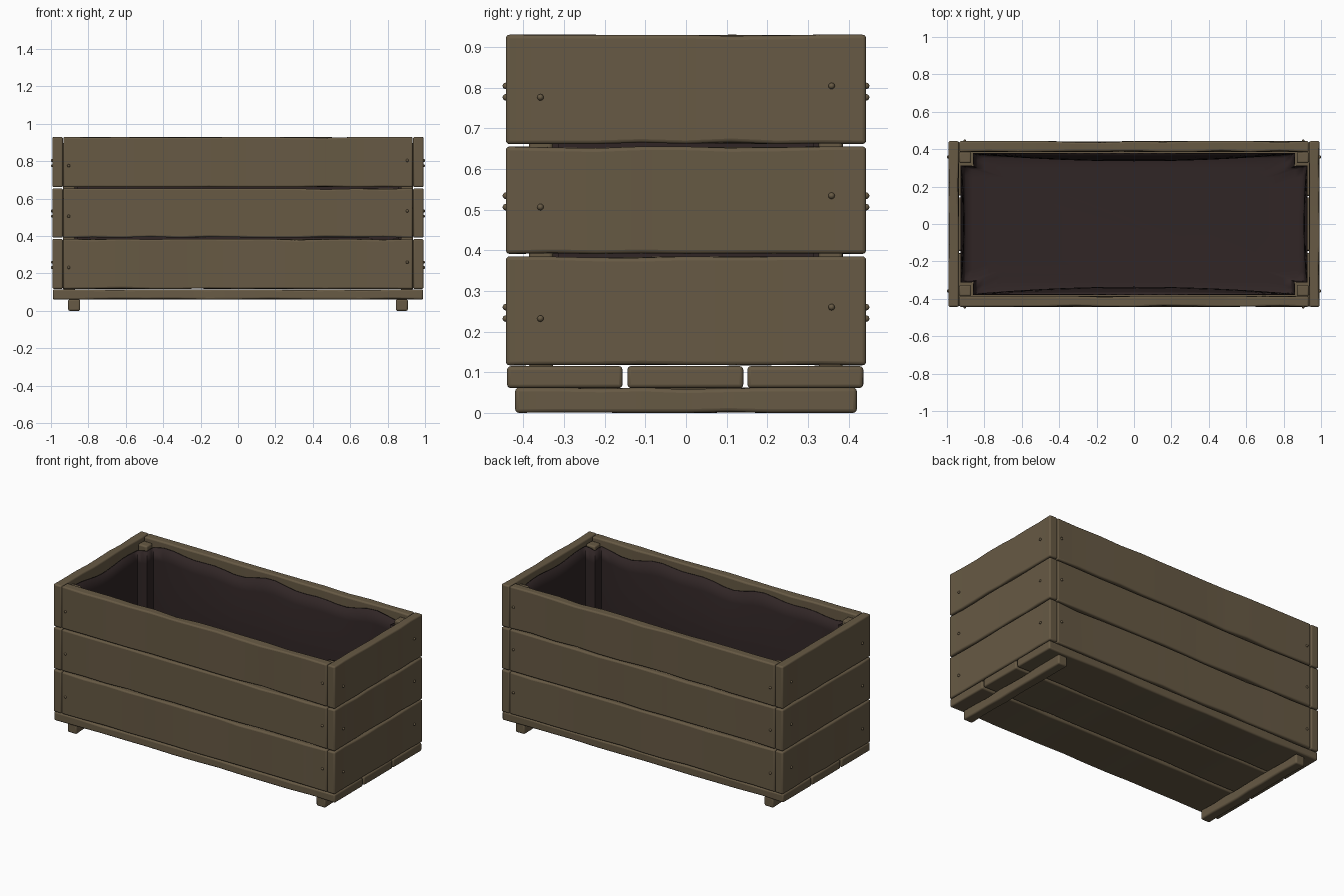
import bpy, bmesh, math, random
from mathutils import Vector, Matrix

if "Cube" in bpy.data.objects:
    bpy.data.objects.remove(bpy.data.objects["Cube"])

random.seed(7)


def material(name, rgb):
    m = bpy.data.materials.new(name)
    m.diffuse_color = (*rgb, 1)
    m.use_nodes = True
    m.node_tree.nodes["Principled BSDF"].inputs["Base Color"].default_value = m.diffuse_color
    return m


WOOD = material("weathered brown wood", (0.135, 0.101, 0.058))
CLOTH = material("dark liner cloth", (0.030, 0.019, 0.019))


def finish(bm, name, mat, angle=40):
    bmesh.ops.recalc_face_normals(bm, faces=bm.faces)
    me = bpy.data.meshes.new(name)
    bm.to_mesh(me)
    bm.free()
    me.materials.append(mat)
    ob = bpy.data.objects.new(name, me)
    bpy.context.collection.objects.link(ob)
    bpy.ops.object.select_all(action='DESELECT')
    ob.select_set(True)
    bpy.context.view_layer.objects.active = ob
    bpy.ops.object.shade_smooth_by_angle(angle=math.radians(angle))
    return ob


def board(name, lo, hi, wear=0.007, cuts=11, bevel=0.009):
    """Box between two corners, worn along its long edges, with rounded edges."""
    lo, hi = Vector(lo), Vector(hi)
    size, mid = hi - lo, (lo + hi) / 2
    axis = max(range(3), key=lambda i: size[i])
    bm = bmesh.new()
    bmesh.ops.create_cube(bm, size=1)
    long_edges = [e for e in bm.edges
                  if abs((e.verts[0].co - e.verts[1].co)[axis]) > 0.5]
    bmesh.ops.subdivide_edges(bm, edges=long_edges, cuts=cuts, use_grid_fill=True)
    for v in bm.verts:
        s = v.co.copy()
        v.co = Vector([s[i] * size[i] + mid[i] for i in range(3)])
        if abs(s[axis]) < 0.49:
            for i in range(3):
                if i != axis:
                    v.co[i] -= math.copysign(wear * random.random() ** 3, s[i])
    ob = finish(bm, name, WOOD)
    mod = ob.modifiers.new("rounded edges", 'BEVEL')
    mod.width, mod.segments, mod.limit_method = bevel, 3, 'ANGLE'
    mod.angle_limit = math.radians(50)
    return ob


def screw(name, pos, normal):
    """Small domed head standing off the board."""
    bm = bmesh.new()
    bmesh.ops.create_uvsphere(bm, u_segments=12, v_segments=8, radius=0.008)
    rot = Vector((0, 0, 1)).rotation_difference(Vector(normal)).to_matrix().to_4x4()
    bmesh.ops.transform(bm, matrix=Matrix.Translation(pos) @ rot, verts=bm.verts)
    return finish(bm, name, WOOD, 60)


# Three rows of wall boards with their screws
rows = [(0.117, 0.385), (0.391, 0.655), (0.661, 0.93)]
for r, (z0, z1) in enumerate(rows, 1):
    zl, zr = z0 + 0.115, z0 + 0.143
    for s, side, end in ((-1, "front", "left"), (1, "back", "right")):
        y = sorted((s * 0.385, s * 0.443))
        x = sorted((s * 0.936, s * 0.992))
        board(f"{side}_board_{r}", (-0.934, y[0], z0), (0.934, y[1], z1))
        board(f"{end}_board_{r}", (x[0], -0.443, z0), (x[1], 0.443, z1), 0.005, 7)
        for k, z in ((-1, zl), (1, zr)):
            screw(f"{side}_screw_{r}", (k * 0.905, s * 0.443, z), (0, s, 0))
            screw(f"{end}_screw_{r}", (s * 0.992, k * 0.358, z), (s, 0, 0))

# Floor slats
for i, (y0, y1) in enumerate([(-0.44, -0.156), (-0.144, 0.141), (0.151, 0.436)], 1):
    board(f"floor_slat_{i}", (-0.99, y0, 0.061), (0.99, y1, 0.115), 0.005)

# Feet and corner posts
for sx, nx in ((-1, "left"), (1, "right")):
    board(f"{nx}_foot", (sx * 0.876 - 0.032, -0.42, 0), (sx * 0.876 + 0.032, 0.42, 0.062), 0.005, 7)
    for sy, ny in ((-1, "front"), (1, "back")):
        cx, cy = sx * 0.903, sy * 0.356
        board(f"{ny}_{nx}_post", (cx - 0.032, cy - 0.03, 0.11), (cx + 0.032, cy + 0.03, 0.905), 0.002, 5)

# Cloth liner: an outline that steps around the posts, sagging inwards midway up
A, B, C = 0.928, 0.38, 0.066
N, M = 24, 12


def outline():
    """Yield position and inward bulge direction and strength around the walls."""
    pts = []
    for s in (1, -1):
        for i in range(N + 1):                      # long wall
            u = 1 - 2 * i / N
            pts.append((s * u * (A - C), s * B, 0, -s * (1 - u * u)))
        pts.append((-s * (A - C), s * (B - C * 0.5), 0, 0))
        pts.append((-s * (A - C * 1.05), s * (B - C * 1.05), 0, 0))
        pts.append((-s * (A - C * 0.5), s * (B - C), 0, 0))
        for i in range(M + 1):                      # short wall
            u = 1 - 2 * i / M
            pts.append((-s * A, s * u * (B - C), s * 0.4 * (1 - u * u), 0))
        pts.append((-s * (A - C * 0.5), -s * (B - C), 0, 0))
        pts.append((-s * (A - C * 1.05), -s * (B - C * 1.05), 0, 0))
        pts.append((-s * (A - C), -s * (B - C * 0.5), 0, 0))
    return pts


bm = bmesh.new()
ring_pts = outline()
rings = []
# Floor rings first (height, scale), then the walls
levels = [(0.130, 0.80, 0), (0.131, 0.93, 0), (0.138, 0.975, 0.1), (0.16, 0.99, 0.3)]
levels += [(0.16 + 0.72 * t / 9, 1, 0.3 + 0.7 * math.sin(math.pi * t / 9) - 0.3 * t / 9)
           for t in range(1, 10)]
for z, f, bulge in levels:
    ring = []
    for k, (x, y, bx, by) in enumerate(ring_pts):
        t = max(0, (z - 0.3) / 0.58)
        wave = 0.013 * math.sin(x * 9 + y * 4) + 0.010 * math.sin(x * 17 - y * 13 + 1)
        ring.append(bm.verts.new((x * f + bx * bulge * 0.045,
                                  y * f + by * bulge * 0.045,
                                  z + wave * t * t)))
    rings.append(ring)
bm.faces.new(rings[0])
n = len(ring_pts)
for a, b in zip(rings, rings[1:]):
    for k in range(n):
        bm.faces.new((a[k], a[(k + 1) % n], b[(k + 1) % n], b[k]))
liner = finish(bm, "cloth_liner", CLOTH, 60)
thick = liner.modifiers.new("cloth thickness", 'SOLIDIFY')
thick.thickness, thick.offset = 0.006, -1
